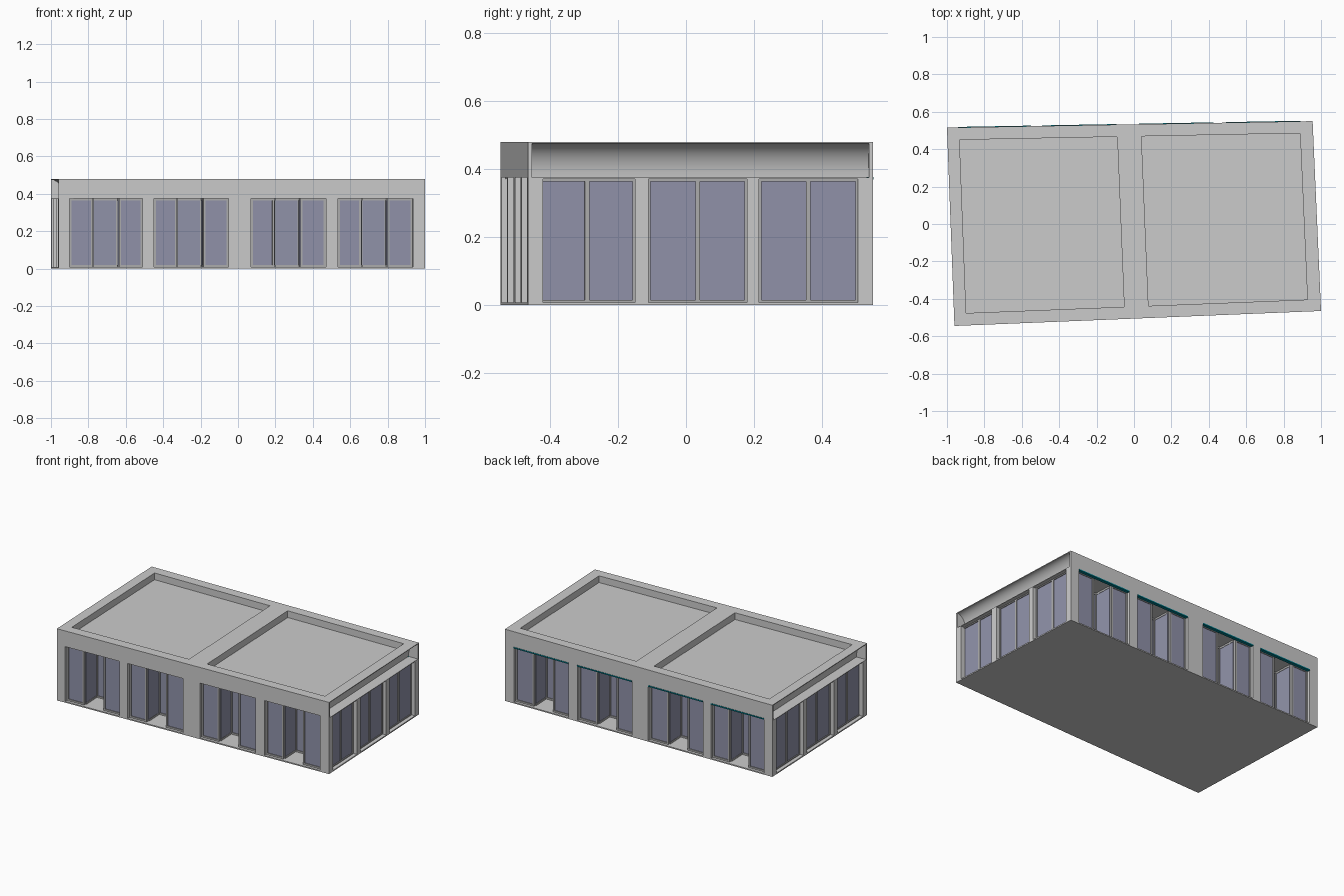
import bpy, bmesh, math
from mathutils import Vector

cube = bpy.data.objects.get("Cube")
if cube:
    bpy.data.objects.remove(cube, do_unlink=True)

U, V, TOP, HEAD = 0.98, 0.52, 0.48, 0.375
CORNERS = [Vector(c) for c in ((-0.96, -0.545), (1.0, -0.465), (-1.0, 0.515), (0.955, 0.55))]


def material(name, rgb):
    m = bpy.data.materials.new(name)
    m.use_nodes = True
    m.diffuse_color = (*rgb, 1)
    m.node_tree.nodes["Principled BSDF"].inputs["Base Color"].default_value = (*rgb, 1)
    return m


WALL = material("light grey wall", (0.6, 0.6, 0.6))
FRAME = material("mid grey frame", (0.42, 0.42, 0.42))
GLASS = material("blue grey glass", (0.28, 0.29, 0.40))
TEAL = material("teal trim", (0.0, 0.22, 0.28))


def warp(co):
    """Fit the rectangular layout to the slightly skewed plot."""
    s, t = (co[0] / U + 1) / 2, (co[1] / V + 1) / 2
    p = CORNERS[0].lerp(CORNERS[1], s).lerp(CORNERS[2].lerp(CORNERS[3], s), t)
    return (p.x, p.y, co[2])


def finish(name, bm, mat):
    for v in bm.verts:
        v.co = warp(v.co)
    bmesh.ops.recalc_face_normals(bm, faces=bm.faces)
    me = bpy.data.meshes.new(name)
    bm.to_mesh(me)
    bm.free()
    me.materials.append(mat)
    ob = bpy.data.objects.new(name, me)
    bpy.context.collection.objects.link(ob)
    return ob


def boxes(name, mat, items):
    """One object from boxes given as (u0, u1, v0, v1, z0, z1)."""
    bm = bmesh.new()
    for u0, u1, v0, v1, z0, z1 in items:
        for v in bmesh.ops.create_cube(bm, size=1)["verts"]:
            v.co = (u1 if v.co.x > 0 else u0, v1 if v.co.y > 0 else v0, z1 if v.co.z > 0 else z0)
    return finish(name, bm, mat)


def on_side(side, a, b, d0, d1, z0, z1):
    """Box running a..b along a facade, at depth d0..d1 behind it."""
    if side == "front":
        return (a, b, d0 - V, d1 - V, z0, z1)
    if side == "back":
        return (a, b, V - d1, V - d0, z0, z1)
    if side == "right":
        return (U - d1, U - d0, a, b, z0, z1)
    return (d0 - U, d1 - U, a, b, z0, z1)


def pane(side, a, b, depth, frames, glass, z0=0.008, z1=HEAD, w=0.011):
    """Framed sheet of glass."""
    d = depth + 0.016
    for e in ((a, a + w, z0, z1), (b - w, b, z0, z1), (a + w, b - w, z0, z0 + w), (a + w, b - w, z1 - w, z1)):
        frames.append(on_side(side, e[0], e[1], depth, d, e[2], e[3]))
    glass.append(on_side(side, a + w, b - w, depth + 0.005, depth + 0.011, z0 + w, z1 - w))


# Floor slab
boxes("floor_slab", WALL, [(-U, U, -V, V, 0, 0.008)])

# Roof block: coved profile along both short ends
cove = [(U - 0.07 * math.cos(k * math.pi / 20), HEAD + 0.1 * math.sin(k * math.pi / 20)) for k in range(11)]
half = cove + [(U, TOP)]
profile = half + [(-u, z) for u, z in reversed(half)]
bm = bmesh.new()
face = bm.faces.new([bm.verts.new((u, 0.012 - V, z)) for u, z in profile])
ext = bmesh.ops.extrude_face_region(bm, geom=[face])
bmesh.ops.translate(bm, vec=(0, 2 * V - 0.024, 0), verts=[g for g in ext["geom"] if isinstance(g, bmesh.types.BMVert)])
roof = finish("roof", bm, WALL)

# Two sunken roof panels
cutter = boxes("roof_cutter", WALL, [(-0.915, -0.07, -0.455, 0.455, 0.435, 0.6), (0.06, 0.91, -0.455, 0.455, 0.435, 0.6)])
cutter.hide_render = True
cut = roof.modifiers.new("sunken_panels", "BOOLEAN")
cut.operation, cut.solver, cut.object = "DIFFERENCE", "EXACT", cutter
bpy.context.view_layer.objects.active = roof
roof.select_set(True)
bpy.ops.object.modifier_apply(modifier=cut.name)
bpy.ops.object.shade_smooth_by_angle(angle=math.radians(30))
bpy.data.objects.remove(cutter, do_unlink=True)

# Long facades: fascia, piers, glazed bays with recessed glass porches
BAYS = [(-0.92, -0.53), (-0.47, -0.07), (0.05, 0.45), (0.515, 0.915)]
PORCH = 0.15
for side in ("front", "back"):
    stops = [-U] + [x for bay in BAYS for x in bay] + [U]
    walls = [on_side(side, -U, U, 0, 0.012, HEAD, TOP)]
    walls += [on_side(side, a, b, 0, 0.045, 0, HEAD) for a, b in zip(stops[::2], stops[1::2])]
    boxes(side + "_wall", WALL, walls)
    frames, glass = [], []
    for a, b in BAYS:
        l, r = a + 0.125, a + 0.265
        pane(side, a, l, 0.018, frames, glass)
        pane(side, r, b, 0.018, frames, glass)
        pane(side, l, r, PORCH, frames, glass)
        # porch side leaves
        for x in (l - 0.004, r - 0.004):
            glass.append(on_side(side, x, x + 0.008, 0.034, PORCH, 0.02, HEAD - 0.012))
            frames.append(on_side(side, x - 0.002, x + 0.01, 0.034, PORCH, 0.008, 0.02))
            frames.append(on_side(side, x - 0.002, x + 0.01, 0.034, PORCH, HEAD - 0.012, HEAD))
    boxes(side + "_window_frames", FRAME, frames)
    boxes(side + "_window_glass", GLASS, glass)

# Thin trim under the rear lintels
boxes("rear_lintel_trim", TEAL, [on_side("back", a, b, -0.003, 0.018, HEAD - 0.006, HEAD + 0.002) for a, b in BAYS])

# Short facades: piers, ledge under the cove, three double windows
ENDS = [(-0.484, -0.197), (-0.156, 0.141), (0.177, 0.474)]
for side in ("right", "left"):
    stops = [0.012 - V] + [x for bay in ENDS for x in bay] + [V - 0.012]
    walls = [on_side(side, a, b, 0, 0.045, 0, HEAD) for a, b in zip(stops[::2], stops[1::2])]
    walls.append(on_side(side, 0.012 - V, V - 0.012, 0, 0.08, HEAD - 0.004, HEAD))
    boxes(side + "_wall", WALL, walls)
    frames, glass = [], []
    for a, b in ENDS:
        mid = (a + b) / 2
        pane(side, a, mid, 0.025, frames, glass, z1=HEAD - 0.004, w=0.007)
        pane(side, mid, b, 0.025, frames, glass, z1=HEAD - 0.004, w=0.007)
    boxes(side + "_window_frames", FRAME, frames)
    boxes(side + "_window_glass", GLASS, glass)

# Closing plates at the ends of the coves
boxes("cove_end_plates", WALL, [(s * U - 0.04 - s * 0.04, s * U + 0.04 - s * 0.04, v, v + 0.012, HEAD, TOP)
                                for s in (-1, 1) for v in (-V, V - 0.012)])
